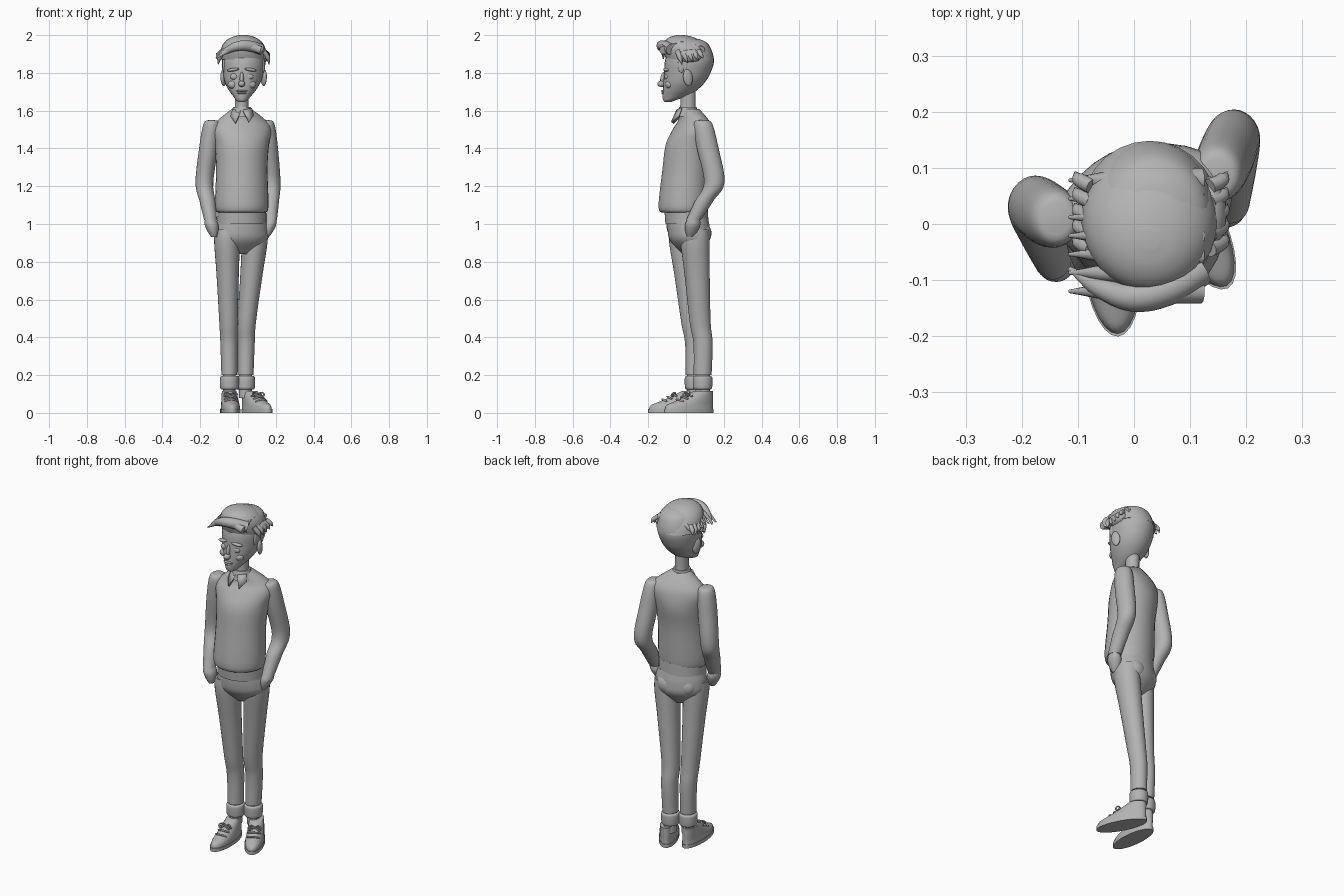
import bpy, math
from mathutils import Vector, Matrix

old = bpy.data.objects.get("Cube")
if old:
    bpy.data.objects.remove(old)

grey = bpy.data.materials.new("plain_grey")
grey.use_nodes = True
colour = (0.45, 0.45, 0.45, 1)
grey.diffuse_color = colour
grey.node_tree.nodes["Principled BSDF"].inputs["Base Color"].default_value = colour

UP = Vector((0, 0, 1))
MIDDLE = 0.02
TWIST = 0.28


def finish(ob):
    ob.data.materials.append(grey)
    bpy.ops.object.select_all(action='DESELECT')
    ob.select_set(True)
    bpy.context.view_layer.objects.active = ob
    bpy.ops.object.shade_smooth_by_angle(angle=math.radians(50))
    return ob


def link(name, data, place):
    ob = bpy.data.objects.new(name, data)
    bpy.context.collection.objects.link(ob)
    ob.matrix_world = place
    return ob


def blend(before, start, end, after, t):
    """Smooth curve through neighbouring values."""
    return tuple(b + t / 2 * (c - a + t * (2 * a - 5 * b + 4 * c - d + t * (3 * (b - c) + d - a)))
                 for a, b, c, d in zip(before, start, end, after))


def loft(name, rows, yaw=0.0, place=Matrix(), steps=5, sides=28):
    """Skin elliptical rings given as (centre, width radius, depth radius)."""
    flat = sorted(((c.z, c.x, c.y, rx, ry) for c, rx, ry in rows), key=lambda r: r[0])
    padded = [flat[0]] + flat + [flat[-1]]
    rings = [blend(*padded[i:i + 4], s / steps) for i in range(len(flat) - 1) for s in range(steps)]
    rings.append(flat[-1])
    turn = Matrix.Rotation(yaw, 3, 'Z')
    verts, faces = [], []
    for z, x, y, rx, ry in rings:
        for k in range(sides):
            angle = math.tau * k / sides
            verts.append(Vector((x, y, z)) + turn @ Vector((rx * math.cos(angle), ry * math.sin(angle), 0)))
    for low in range(0, len(verts) - sides, sides):
        for k in range(sides):
            after = (k + 1) % sides
            faces.append((low + k, low + after, low + sides + after, low + sides + k))
    faces.append(tuple(reversed(range(sides))))
    faces.append(tuple(range(len(verts) - sides, len(verts))))
    mesh = bpy.data.meshes.new(name)
    mesh.from_pydata(verts, [], faces)
    return finish(link(name, mesh, place))


def limb(name, joints, radii, depth=1.13):
    return loft(name, [(joint, r, r * depth) for joint, r in zip(joints, radii)])


def trunk(name, rows):
    """Rows are height, centre depth, width radius, depth radius."""
    return loft(name, [(Vector((MIDDLE, y, z)), rx, ry) for z, y, rx, ry in rows], TWIST)


def ball(name, at, size, tilt=(0, 0, 0)):
    bpy.ops.mesh.primitive_uv_sphere_add(segments=20, ring_count=12, location=at, rotation=tilt)
    ob = bpy.context.object
    ob.name = name
    ob.scale = size
    return finish(ob)


def strand(name, points, radius, place=Matrix(), pointed=False):
    curve = bpy.data.curves.new(name, 'CURVE')
    curve.dimensions = '3D'
    curve.bevel_depth = radius
    curve.bevel_resolution = 3
    curve.use_fill_caps = True
    spline = curve.splines.new('BEZIER')
    last = len(points) - 1
    spline.bezier_points.add(last)
    for i, (knot, point) in enumerate(zip(spline.bezier_points, points)):
        knot.co = point
        knot.radius = 1 - 0.85 * (i / last) ** 3 if pointed else 1
        knot.handle_left_type = knot.handle_right_type = 'AUTO'
    curve.materials.append(grey)
    return link(name, curve, place)


# Sweater with a bloused hem, shirt tail and hips
trunk("sweater", [(1.06, -.01, .12, .11), (1.09, -.015, .142, .13), (1.29, 0, .137, .124),
                  (1.42, .018, .146, .124), (1.5, .035, .16, .1), (1.55, .04, .13, .075), (1.61, .02, .05, .05)])
trunk("shirt_tail", [(1, .005, .132, .113), (1.09, 0, .13, .115)])
trunk("hips", [(.84, .025, .05, .04), (.91, .02, .135, .1), (.97, .015, .142, .11), (1.03, .01, .128, .106)])
for x, y in ((-.04, .055), (.065, .085)):
    ball("buttock", (x, y, .95), (.06, .05, .06))


# Arms, with hands tucked in the pockets
def arm(side, shoulder, elbow, wrist, inward):
    joints = [shoulder + UP * .02, shoulder, shoulder.lerp(elbow, .4), elbow, elbow.lerp(wrist, .5), wrist]
    limb(side + "_arm", joints, (.015, .043, .05, .047, .042, .034), 1.15)
    fist = [wrist + inward * depth - UP * depth for depth in (-.01, .025, .06, .09)]
    limb(side + "_hand", fist, (.028, .036, .028, .014))


arm("right", Vector((-.14, .01, 1.53)), Vector((-.178, .03, 1.22)), Vector((-.145, -.06, 1.02)), Vector((.2, -.1, 0)))
arm("left", Vector((.15, .09, 1.53)), Vector((.178, .15, 1.22)), Vector((.172, .04, 1.02)), Vector((-.25, -.2, 0)))


# Trouser legs with turned-up cuffs, bare ankles and shoes turned outward
def leg(side, hip, knee, ankle, shoe, yaw):
    calf = knee.lerp(ankle, .4) + Vector((0, .01, 0))
    joints = [hip + UP * .07, hip, hip.lerp(knee, .4), knee, calf, ankle]
    limb(side + "_leg", joints, (.066, .068, .059, .049, .045, .042))
    limb(side + "_cuff", [ankle - UP * drop for drop in (.005, .015, .065, .075)], (.042, .05, .049, .042), 1.03)
    limb(side + "_ankle", [ankle - UP * .12, ankle], (.034, .034))

    spot = Matrix.Translation(shoe) @ Matrix.Rotation(yaw, 4, 'Z')
    loft(side + "_sole", [(UP * z, .053, .146) for z in (0, .02)], 0, spot)
    rows = []
    for z, length in ((.015, .142), (.04, .137), (.06, .113), (.085, .084), (.115, .055)):
        heel_back = Vector((0, .142 - length, z))
        rows.append((heel_back, .053 - z / 8, length))
    loft(side + "_shoe", rows, 0, spot)

    for k in range(3):
        middle = Vector((0, -.07 + .027 * k, .072 + .014 * k))
        edges = [middle + Vector((s * .034, .02, -.012)) for s in (-1, 1)]
        strand(side + "_lace", [edges[0], middle, edges[1]], .005, spot)
    for s in (-1, 1):
        loop = [Vector((0, 0, .1)), Vector((s * .03, -.01, .106)), Vector((s * .03, -.02, .09))]
        strand(side + "_bow", loop + loop[:1], .004, spot)


leg("right", Vector((-.058, -.012, .9)), Vector((-.05, .03, .48)), Vector((-.046, .045, .2)),
    Vector((-.04, -.055, 0)), .08)
leg("left", Vector((.088, .048, .9)), Vector((.046, .075, .48)), Vector((.04, .088, .2)),
    Vector((.1, .015, 0)), .48)

# Neck and open shirt collar
base = Vector((MIDDLE, .01, 1.57))
limb("neck", [base, base + UP * .05, base + UP * .15], (.044, .036, .036))
limb("collar_band", [base, base + UP * .03, base + UP * .05], (.062, .053, .046), 1)
for s in (-1, 1):
    mesh = bpy.data.meshes.new("collar_flap")
    corners = ((.005, -.043, 1.6), (.05, -.02, 1.61), (.06, -.035, 1.57), (.036, -.072, 1.535))
    mesh.from_pydata([(MIDDLE + s * x, y, z) for x, y, z in corners], [], [(0, 1, 2, 3)])
    flap = link("collar_flap", mesh, Matrix())
    flap.modifiers.new("thickness", 'SOLIDIFY').thickness = .01
    finish(flap)

# Head, rows are height, width radius, front limit, back limit
skull = [(1.645, .012, -.11, -.08), (1.655, .03, -.12, -.055), (1.68, .05, -.125, .015),
         (1.71, .073, -.122, .06), (1.75, .095, -.12, .1), (1.8, .108, -.116, .13),
         (1.87, .115, -.11, .148), (1.95, .095, -.08, .12), (1.98, .05, -.04, .07)]
loft("head", [(Vector((MIDDLE + (z - 1.65) / 20, (front + back) / 2, z)), r, (back - front) / 2)
              for z, r, front, back in skull])

# Face
ball("nose", (MIDDLE, -.13, 1.742), (.018, .022, .017))
ball("nose_bridge", (MIDDLE, -.119, 1.77), (.011, .017, .035), (-.15, 0, 0))
ball("lower_lip", (MIDDLE, -.12, 1.693), (.025, .011, .006))
ball("upper_lip", (MIDDLE, -.122, 1.705), (.03, .011, .005))
for s in (-1, 1):
    ball("eye", (MIDDLE + s * .04, -.1, 1.78), (.022, .014, .017))
    ball("eyebrow", (MIDDLE + s * .046, -.105, 1.817), (.033, .014, .009), (0, s * .15, s * .25))
    ball("cheek", (MIDDLE + s * .047, -.088, 1.738), (.028, .022, .022))
    ball("ear", (.03 + s * .107, .01, 1.775), (.014, .026, .045), (.15, 0, s * .35))
    ball("sideburn", (.03 + s * .103, -.025, 1.84), (.01, .018, .04))

# Hair cap, a dome leaning forward
dome = []
for t in (0, .25, .5, .7, .85, .95, 1):
    swell = math.sqrt(1.02 - t ** 3)
    dome.append((Vector((.028, .022 - .05 * t, 1.87 + .13 * t)), .122 * swell, .125 * swell))
loft("hair_cap", dome)


# Hair combed across the head, from the left parting to the right
def comb(name, y, z, bulge, radius):
    points = []
    for t in (0, .25, .5, .75, 1):
        arch = math.sin(math.pi * t)
        points.append((.12 - .235 * t, y - bulge * arch, z - .045 * t + .04 * arch))
    strand(name, points, radius, pointed=True)


for k in range(7):
    comb("hair_lock", -.12 + .033 * k, 1.945 - .008 * abs(k - 3), 0, .022)
comb("quiff", -.08, 1.925, .05, .03)

# Tufts over the ears
ball("left_side_hair", (.135, .02, 1.89), (.03, .065, .035))
for k in range(5):
    for s in (-1, 1):
        root = Vector((.03 + s * .105, -.045 + .028 * k, 1.915))
        tip = root + Vector((s * .03, .025, -.07 + .008 * k))
        bend = root.lerp(tip, .5) + Vector((s * .008, 0, 0))
        strand("side_tuft", [root, bend, tip], .014, pointed=True)
